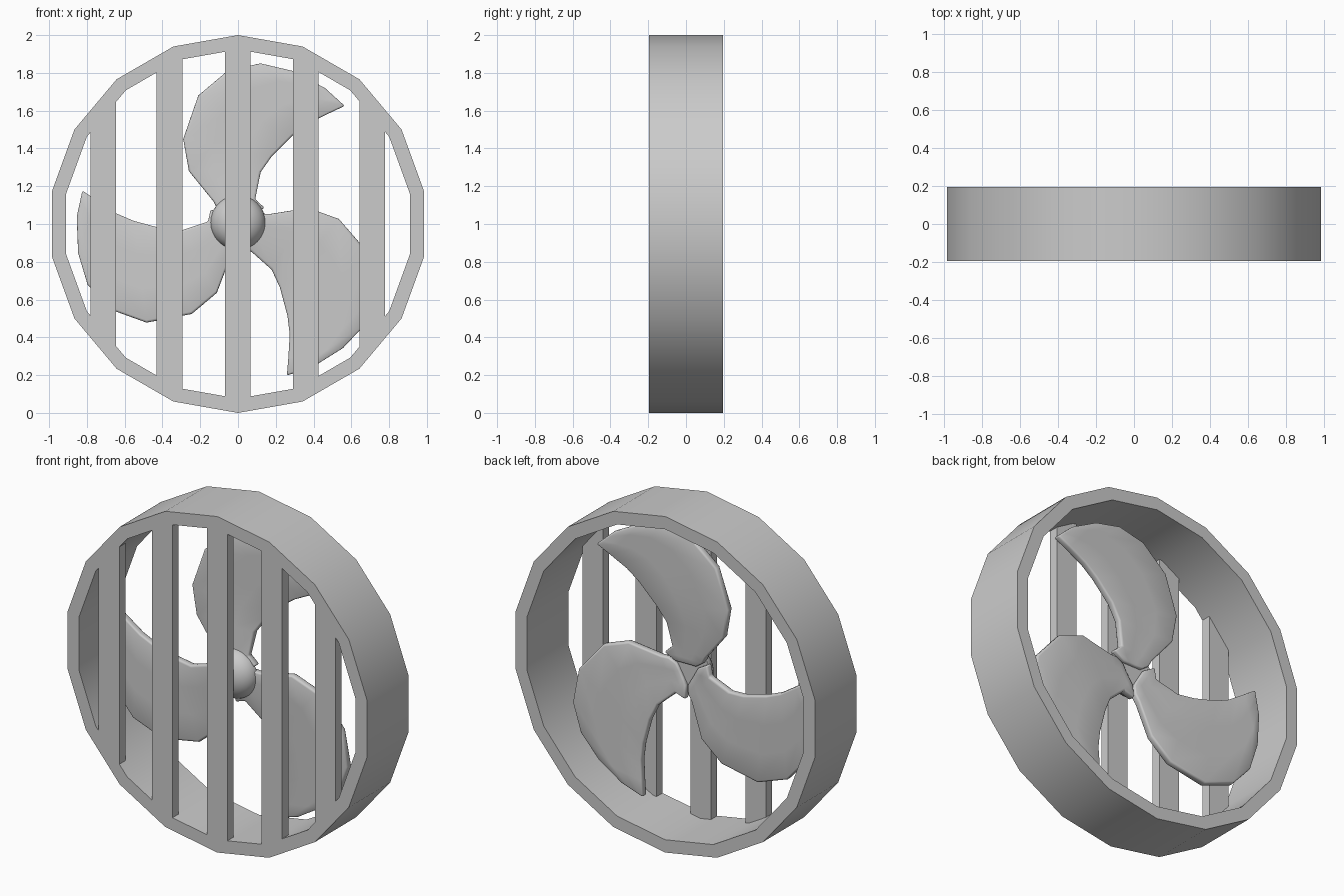
import bpy, bmesh, math
from mathutils import Vector, Matrix

if "Cube" in bpy.data.objects:
    bpy.data.objects.remove(bpy.data.objects["Cube"])

N = 18            # sides of the frame
CZ = 1.0          # height of the fan axis
Y0, Y1 = -0.195, 0.195


def make(name, bm, smooth=None):
    bmesh.ops.recalc_face_normals(bm, faces=bm.faces)
    me = bpy.data.meshes.new(name)
    bm.to_mesh(me)
    bm.free()
    ob = bpy.data.objects.new(name, me)
    bpy.context.collection.objects.link(ob)
    if smooth:
        bpy.ops.object.select_all(action='DESELECT')
        ob.select_set(True)
        bpy.context.view_layer.objects.active = ob
        bpy.ops.object.shade_smooth_by_angle(angle=math.radians(smooth))
    return ob


# Outer frame: a rectangular section swept round as an 18-gon
bm = bmesh.new()
R_IN = 0.924
section = [(1.0, Y0), (1.0, Y1), (R_IN, Y1), (R_IN, Y0)]
rings = []
for i in range(N):
    a = 2 * math.pi * i / N
    rings.append([bm.verts.new((r * math.sin(a), y, CZ + r * math.cos(a))) for r, y in section])
for i in range(N):
    p, q = rings[i], rings[(i + 1) % N]
    for j in range(4):
        k = (j + 1) % 4
        bm.faces.new((p[j], p[k], q[k], q[j]))
make("frame", bm, 30)


# Vertical grille slats, ends shaped to the inside of the frame
def rim_height(x, r=0.93):
    step = 2 * math.pi / N
    for k in range(N // 2):
        a, b = k * step, (k + 1) * step
        xa, xb = r * math.sin(a), r * math.sin(b)
        if xa <= abs(x) <= xb:
            t = (abs(x) - xa) / (xb - xa)
            return r * (math.cos(a) * (1 - t) + math.cos(b) * t)


for n, xc in enumerate((-0.713, -0.363, -0.001, 0.359, 0.711)):
    x0, x1 = xc - 0.068, xc + 0.068
    corners = [s * 0.93 * math.sin(math.radians(20 * k)) for k in range(5) for s in (-1, 1)]
    xs = sorted({x0, x1} | {c for c in corners if x0 < c < x1})
    outline = [(x, CZ + rim_height(x)) for x in xs] + [(x, CZ - rim_height(x)) for x in reversed(xs)]
    bm = bmesh.new()
    face = bm.faces.new([bm.verts.new((x, Y0, z)) for x, z in outline])
    ext = bmesh.ops.extrude_face_region(bm, geom=[face])
    bmesh.ops.translate(bm, vec=(0, 0.058, 0),
                        verts=[v for v in ext["geom"] if isinstance(v, bmesh.types.BMVert)])
    make(f"grille_slat_{n + 1}", bm)

# Hub: slightly flattened dome facing the front, closed at the back
bm = bmesh.new()
bmesh.ops.create_uvsphere(bm, u_segments=32, v_segments=16, radius=0.146,
                          matrix=Matrix.Translation((0, -0.025, CZ + 0.008))
                          @ Matrix.Diagonal((1, 0.75, 1, 1)) @ Matrix.Rotation(math.pi / 2, 4, 'X'))
bmesh.ops.bisect_plane(bm, geom=bm.verts[:] + bm.edges[:] + bm.faces[:],
                       plane_co=(0, -0.022, CZ), plane_no=(0, 1, 0), clear_outer=True)
bmesh.ops.holes_fill(bm, edges=[e for e in bm.edges if e.is_boundary])
make("hub", bm, 40)

# Swept blades: pairs of points on the convex and concave edges, root to tip
RAILS = [((-0.06, 0.045), (0.07, 0.045)), ((-0.11, 0.08), (0.14, 0.085)),
         ((-0.13, 0.12), (0.09, 0.13)),
         ((-0.26, 0.28), (0.12, 0.275)), ((-0.29, 0.45), (0.18, 0.36)),
         ((-0.21, 0.68), (0.29, 0.47)), ((-0.05, 0.815), (0.37, 0.53)),
         ((0.12, 0.85), (0.43, 0.56)), ((0.29, 0.81), (0.48, 0.585)),
         ((0.46, 0.72), (0.565, 0.625))]
for n in range(3):
    bm = bmesh.new()
    spin = Matrix.Rotation(n * 2 * math.pi / 3, 4, 'Y')
    rows = []
    for (ax, az), (bx, bz) in RAILS:
        row = []
        for t in (0, 1 / 3, 2 / 3, 1):
            x, z = ax + (bx - ax) * t, az + (bz - az) * t
            y = -0.03 + 0.035 * min(1, math.hypot(x, z) / 0.4) + 0.025 * x
            row.append(bm.verts.new(spin @ Vector((x, y, z)) + Vector((0, 0, CZ))))
        rows.append(row)
    for p, q in zip(rows, rows[1:]):
        for j in range(3):
            bm.faces.new((p[j], p[j + 1], q[j + 1], q[j]))
    blade = make(f"blade_{n + 1}", bm)
    sol = blade.modifiers.new("thickness", 'SOLIDIFY')
    sol.thickness, sol.offset = 0.042, 0
    bev = blade.modifiers.new("rounded_edges", 'BEVEL')
    bev.width, bev.segments = 0.01, 2
    bev.limit_method, bev.angle_limit = 'ANGLE', math.radians(50)
    for poly in blade.data.polygons:
        poly.use_smooth = True
